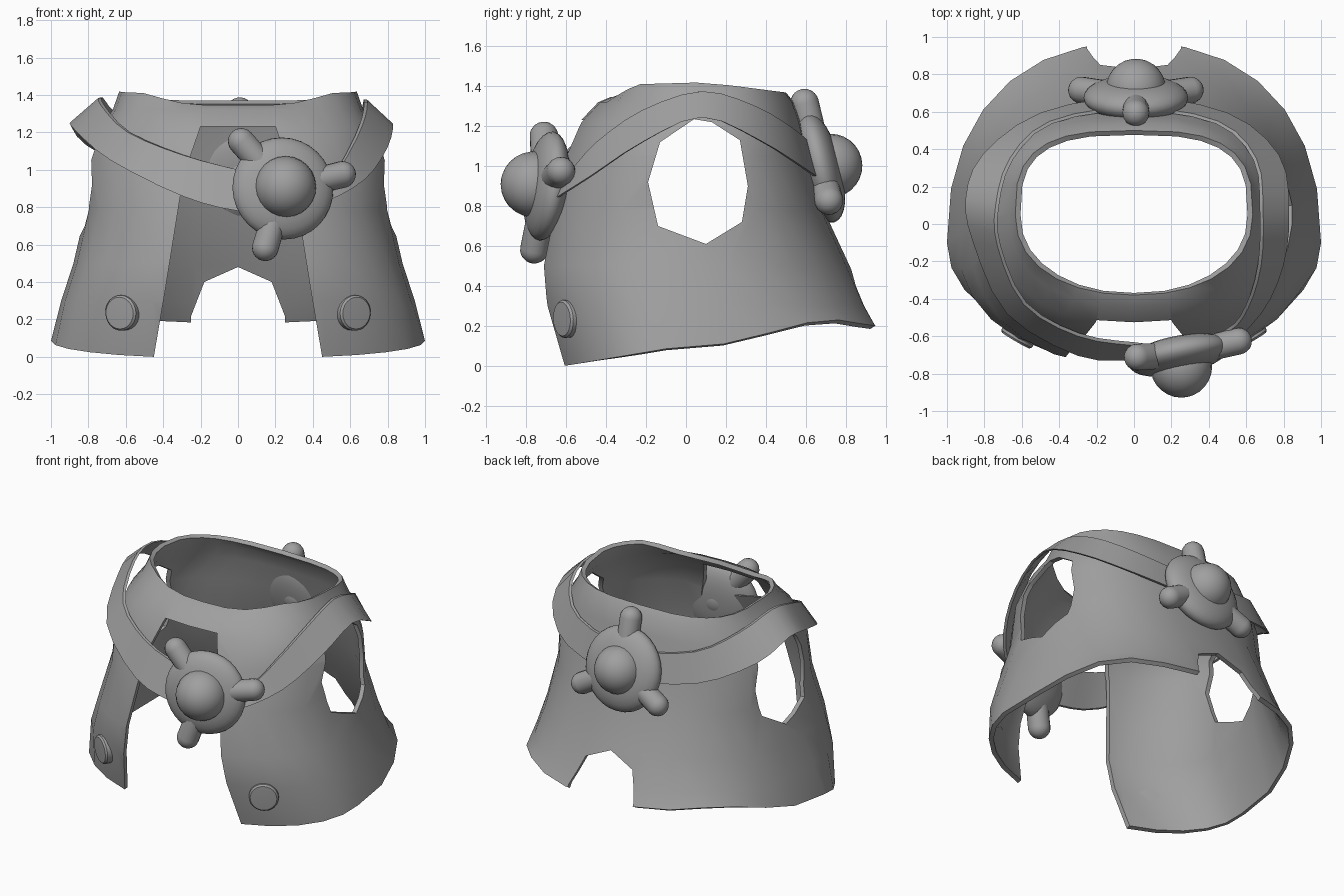
import bpy, bmesh, math
from mathutils import Vector, Matrix

if "Cube" in bpy.data.objects:
    bpy.data.objects.remove(bpy.data.objects["Cube"])

GREY = bpy.data.materials.new("plain grey")
GREY.diffuse_color = (0.35, 0.35, 0.35, 1)
GREY.use_nodes = True
GREY.node_tree.nodes["Principled BSDF"].inputs["Base Color"].default_value = GREY.diffuse_color


def make(name, bm, angle=40):
    """Turn a bmesh into a named, smooth shaded object."""
    bmesh.ops.recalc_face_normals(bm, faces=bm.faces)
    me = bpy.data.meshes.new(name)
    bm.to_mesh(me)
    bm.free()
    ob = bpy.data.objects.new(name, me)
    bpy.context.collection.objects.link(ob)
    me.materials.append(GREY)
    smooth(ob, angle)
    return ob


def smooth(ob, angle):
    bpy.ops.object.select_all(action='DESELECT')
    ob.select_set(True)
    bpy.context.view_layer.objects.active = ob
    bpy.ops.object.shade_smooth_by_angle(angle=math.radians(angle))


def apply_all(ob):
    bpy.context.view_layer.objects.active = ob
    for m in list(ob.modifiers):
        bpy.ops.object.modifier_apply(modifier=m.name)


def loft(bm, rings):
    """Skin closed rings of points, the last one not joined to the first."""
    vs = [[bm.verts.new(p) for p in r] for r in rings]
    n = len(vs[0])
    for a, b in zip(vs, vs[1:]):
        for i in range(n):
            bm.faces.new((a[i], a[(i + 1) % n], b[(i + 1) % n], b[i]))


def lerp_table(table, v):
    for (a, p), (b, q) in zip(table, table[1:]):
        if v <= b:
            return p + (q - p) * max(0, (v - a) / (b - a))
    return table[-1][1]


# ---- vest body: stacked rounded rings, flared toward the hem
HEM = [(-0.6, 0.0), (-0.1, 0.085), (0.15, 0.1), (0.4, 0.16), (0.7, 0.24), (0.94, 0.2)]
RIM = [(-0.36, 1.345), (-0.25, 1.41), (0.1, 1.42), (0.49, 1.37)]
SIDES = 28
# half width, front y, back y, centre y, height, front and back roundness
LEVELS = [(0.635, -0.38, 0.5, 0.05, RIM, 2.2, 3.0), (0.67, -0.44, 0.54, 0.05, 1.32, 2.3, 2.7),
          (0.74, -0.535, 0.575, 0.05, 1.22, 2.4, 2.5), (0.805, -0.62, 0.615, 0.05, 1.05, 2.4, 2.4),
          (0.815, -0.70, 0.69, 0.03, 0.78, 2.3, 2.3), (0.88, -0.76, 0.82, -0.03, 0.5, 2.3, 2.3),
          (0.945, -0.74, 0.91, -0.06, 0.3, 2.3, 2.3), (1.0, -0.66, 0.97, -0.1, HEM, 2.1, 2.3)]


def ring(ax, yf, yb, cy, z, nf, nb):
    pts = []
    for i in range(SIDES):
        t = 2 * math.pi * i / SIDES
        c, s = math.cos(t), math.sin(t)
        n = nb if s > 0 else nf
        x = ax * math.copysign(abs(c) ** (2 / n), c)
        y = cy + ((yb - cy) if s > 0 else (cy - yf)) * math.copysign(abs(s) ** (2 / n), s)
        pts.append(Vector((x, y, lerp_table(z, y) if isinstance(z, list) else z)))
    return pts


bm = bmesh.new()
loft(bm, [ring(*lv) for lv in LEVELS])
vest = make("vest_body", bm)
sol = vest.modifiers.new("thickness", 'SOLIDIFY')
sol.thickness, sol.offset = 0.03, -1
# make sure the outside faces outward before thickening
if sum(p.normal.dot(Vector((p.center.x, p.center.y, 0))) for p in vest.data.polygons) < 0:
    vest.data.flip_normals()


def cutter(name, outline, place):
    """Prism through an outline; place maps (u, v, side) to a point."""
    b = bmesh.new()
    loops = [[b.verts.new(place(u, v, k)) for u, v in outline] for k in (0, 1)]
    n = len(outline)
    for i in range(n):
        j = (i + 1) % n
        b.faces.new((loops[0][i], loops[0][j], loops[1][j], loops[1][i]))
    b.faces.new(loops[0][::-1])
    b.faces.new(loops[1])
    return make(name, b)


front = [(0.48, -0.1), (0.45, 0.0), (0.39, 0.35), (0.31, 0.85), (0.28, 1.0), (0.2, 1.23)]
front += [(-x, z) for x, z in reversed(front)]
notch = [(0.27, -0.1), (0.25, 0.22), (0.18, 0.4), (0, 0.48), (-0.18, 0.4), (-0.25, 0.22), (-0.27, -0.1)]
arm = [(0.04, 1.235), (0.13, 1.22), (0.27, 1.13), (0.31, 0.9), (0.28, 0.72),
       (0.1, 0.61), (-0.14, 0.7), (-0.19, 0.92), (-0.13, 1.12)]
cutters = [cutter("front_opening_cutter", front, lambda u, v, k: (u, -1.3 + k, v)),
           cutter("back_notch_cutter", notch, lambda u, v, k: (u, 0.35 + k, v)),
           cutter("armhole_cutter", arm, lambda u, v, k: (-1.5 + 3 * k, u, v))]
for c in cutters:
    m = vest.modifiers.new("cut", 'BOOLEAN')
    m.operation, m.object, m.solver = 'DIFFERENCE', c, 'EXACT'
apply_all(vest)
for c in cutters:
    bpy.data.objects.remove(c)
smooth(vest, 40)

# ---- sash: lower edge and upper edge points around the body
SASH = [((0.24, -0.73, 0.78), (0.24, -0.66, 0.95)), ((0, -0.73, 0.78), (0, -0.65, 1.0)),
        ((-0.3, -0.705, 0.86), (-0.3, -0.6, 1.08)), ((-0.68, -0.48, 1.05), (-0.59, -0.43, 1.2)),
        ((-0.86, -0.1, 1.2), (-0.73, -0.12, 1.34)), ((-0.9, 0.14, 1.25), (-0.74, 0.1, 1.385)),
        ((-0.81, 0.37, 1.13), (-0.665, 0.35, 1.3)), ((-0.5, 0.595, 0.99), (-0.45, 0.55, 1.18)),
        ((0, 0.68, 0.93), (0, 0.625, 1.11)), ((0.5, 0.595, 0.99), (0.45, 0.55, 1.18)),
        ((0.775, 0.37, 1.13), (0.655, 0.35, 1.3)), ((0.83, 0.08, 1.245), (0.69, 0.08, 1.375)),
        ((0.80, -0.22, 1.12), (0.68, -0.22, 1.28)), ((0.68, -0.48, 0.95), (0.61, -0.45, 1.12)),
        ((0.47, -0.67, 0.83), (0.5, -0.58, 0.98))]


def catmull(pts, steps=3):
    out, n = [], len(pts)
    for i in range(n):
        a, b, c, d = (Vector(pts[(i + k) % n]) for k in (-1, 0, 1, 2))
        for s in range(steps):
            t = s / steps
            out.append(0.5 * (2 * b + (c - a) * t + (2 * a - 5 * b + 4 * c - d) * t * t
                              + (3 * b - a - 3 * c + d) * t ** 3))
    return out


low, high = (catmull([p[k] for p in SASH]) for k in (0, 1))
inward = [Vector((-p.x, -p.y, 0)).normalized() * 0.018 for p in low]
bm = bmesh.new()
loft(bm, [low, high, [p + d for p, d in zip(high, inward)],
          [p + d for p, d in zip(low, inward)], low])
bmesh.ops.remove_doubles(bm, verts=bm.verts, dist=1e-5)
make("sash", bm, 35)


# ---- round fittings
def frame(centre, normal):
    n = Vector(normal).normalized()
    v = (Vector((0, 0, 1)) - n * n.z).normalized()
    u = v.cross(n)
    return Matrix.Translation(centre) @ Matrix((u, v, n)).transposed().to_4x4()


def lathe(name, profile, matrix, seg=24):
    """Spin (radius, height) points about local z."""
    b = bmesh.new()
    loft(b, [[matrix @ Vector((r * math.cos(2 * math.pi * i / seg),
                               r * math.sin(2 * math.pi * i / seg), h))
              for i in range(seg)] for r, h in profile])
    bmesh.ops.remove_doubles(b, verts=b.verts, dist=1e-5)
    return make(name, b)


def oval(r, h, power=1.0, steps=14):
    return [(r * max(0, math.sin(math.pi * i / steps)) ** power, -h * math.cos(math.pi * i / steps))
            for i in range(steps + 1)]


def ornament(name, centre, normal, radius, thick, dome, lift, angles):
    f = frame(centre, normal)
    lathe(name + "_disc", oval(radius, thick, 0.8), f, 32)
    lathe(name + "_dome", oval(dome, dome), f @ Matrix.Translation((0, 0, lift)))
    capsule = [(0, 0), (0.07, 0)] + [(0.072 * math.cos(a), 0.2 + 0.072 * math.sin(a))
                                     for a in (math.pi / 2 * i / 6 for i in range(7))]
    for k, deg in enumerate(angles):
        spin = Matrix.Rotation(math.radians(deg), 4, 'Z') @ Matrix.Translation((0.135, 0, 0))
        lathe(f"{name}_prong_{k + 1}", capsule, f @ spin @ Matrix.Rotation(math.pi / 2, 4, 'Y'), 16)


ornament("front_ornament", (0.24, -0.70, 0.9), (0.2, -1, 0.13), 0.275, 0.095, 0.165, 0.065, (13, 131, 252))
ornament("back_ornament", (0.01, 0.675, 0.99), (0, 1, 0.25), 0.28, 0.1, 0.16, 0.05, (90, 210, 330))

# ---- hem buttons
button = [(0, -0.03), (0.095, -0.03), (0.095, 0.015), (0.085, 0.026), (0, 0.03)]
for side, label in ((-1, "left"), (1, "right")):
    lathe(label + "_button", button, frame((side * 0.62, -0.6, 0.235), (side * 0.5, -0.85, -0.05)))
